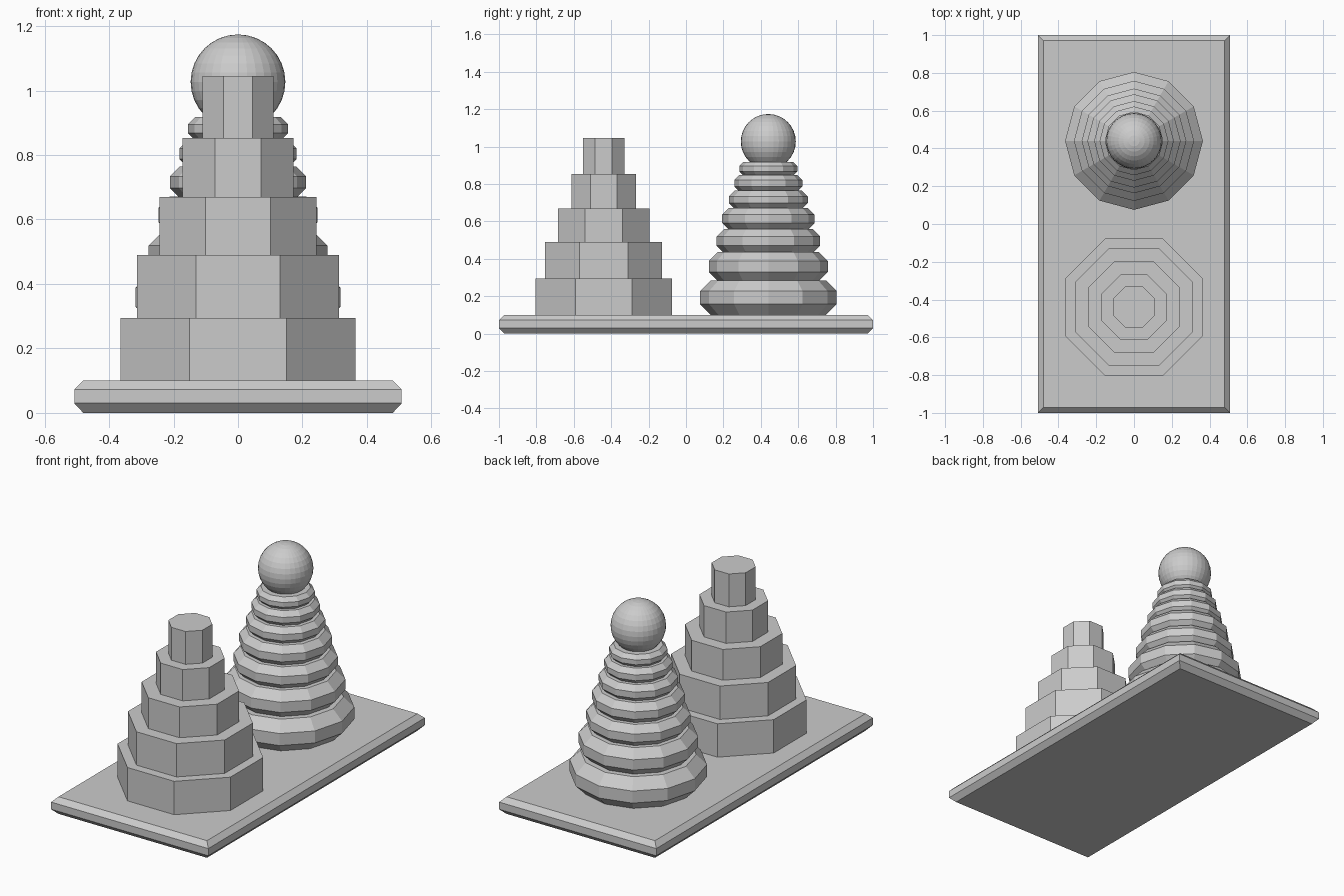
import bpy, bmesh
from math import pi, cos, sin
from mathutils import Vector

if "Cube" in bpy.data.objects:
    bpy.data.objects.remove(bpy.data.objects["Cube"])


def loft(name, loops):
    """Solid skinned through equal-length point loops, capped at both ends."""
    bm = bmesh.new()
    rows = [[bm.verts.new(p) for p in loop] for loop in loops]
    n = len(rows[0])
    for a, b in zip(rows, rows[1:]):
        for i in range(n):
            j = (i + 1) % n
            bm.faces.new((a[i], a[j], b[j], b[i]))
    bm.faces.new(rows[0][::-1])
    bm.faces.new(rows[-1])
    bmesh.ops.recalc_face_normals(bm, faces=bm.faces[:])
    mesh = bpy.data.meshes.new(name)
    bm.to_mesh(mesh)
    bm.free()
    obj = bpy.data.objects.new(name, mesh)
    bpy.context.collection.objects.link(obj)
    return obj


def polygon(n, r, y, z, turn=0.0):
    return [Vector((r * cos(turn + 2 * pi * i / n),
                    y + r * sin(turn + 2 * pi * i / n), z)) for i in range(n)]


def rectangle(x, y, z):
    return [(-x, -y, z), (x, -y, z), (x, y, z), (-x, y, z)]


# Chamfered base board
loft("base_board", [rectangle(0.48, 0.972, 0), rectangle(0.508, 1, 0.03),
                    rectangle(0.508, 1, 0.072), rectangle(0.48, 0.972, 0.1)])

# Octagonal block tower (half-width across flats, bottom, top)
blocks = [(0.365, 0.10, 0.295), (0.313, 0.295, 0.49), (0.244, 0.49, 0.67),
          (0.172, 0.67, 0.853), (0.11, 0.853, 1.045)]
for k, (half, z0, z1) in enumerate(blocks):
    r = half / cos(pi / 8)
    loft(f"octagon_block_{k + 1}",
         [polygon(8, r, -0.44, z, pi / 8) for z in (z0, z1)])

# Stacked twelve-sided rings (outer radius, bottom, top)
rings = [(0.365, 0.10, 0.285), (0.318, 0.28, 0.437), (0.277, 0.432, 0.558),
         (0.247, 0.555, 0.672), (0.211, 0.667, 0.764), (0.182, 0.76, 0.848),
         (0.155, 0.845, 0.918)]
for k, (r, z0, z1) in enumerate(rings):
    c = 0.31 * (z1 - z0)
    loft(f"stacking_ring_{k + 1}",
         [polygon(12, r - c, 0.44, z0), polygon(12, r, 0.44, z0 + c),
          polygon(12, r, 0.44, z1 - c), polygon(12, r - c, 0.44, z1)])

# Ball on top of the rings
bpy.ops.mesh.primitive_uv_sphere_add(segments=32, ring_count=16, radius=0.147,
                                     location=(0, 0.44, 1.027))
bpy.context.object.name = "top_ball"
